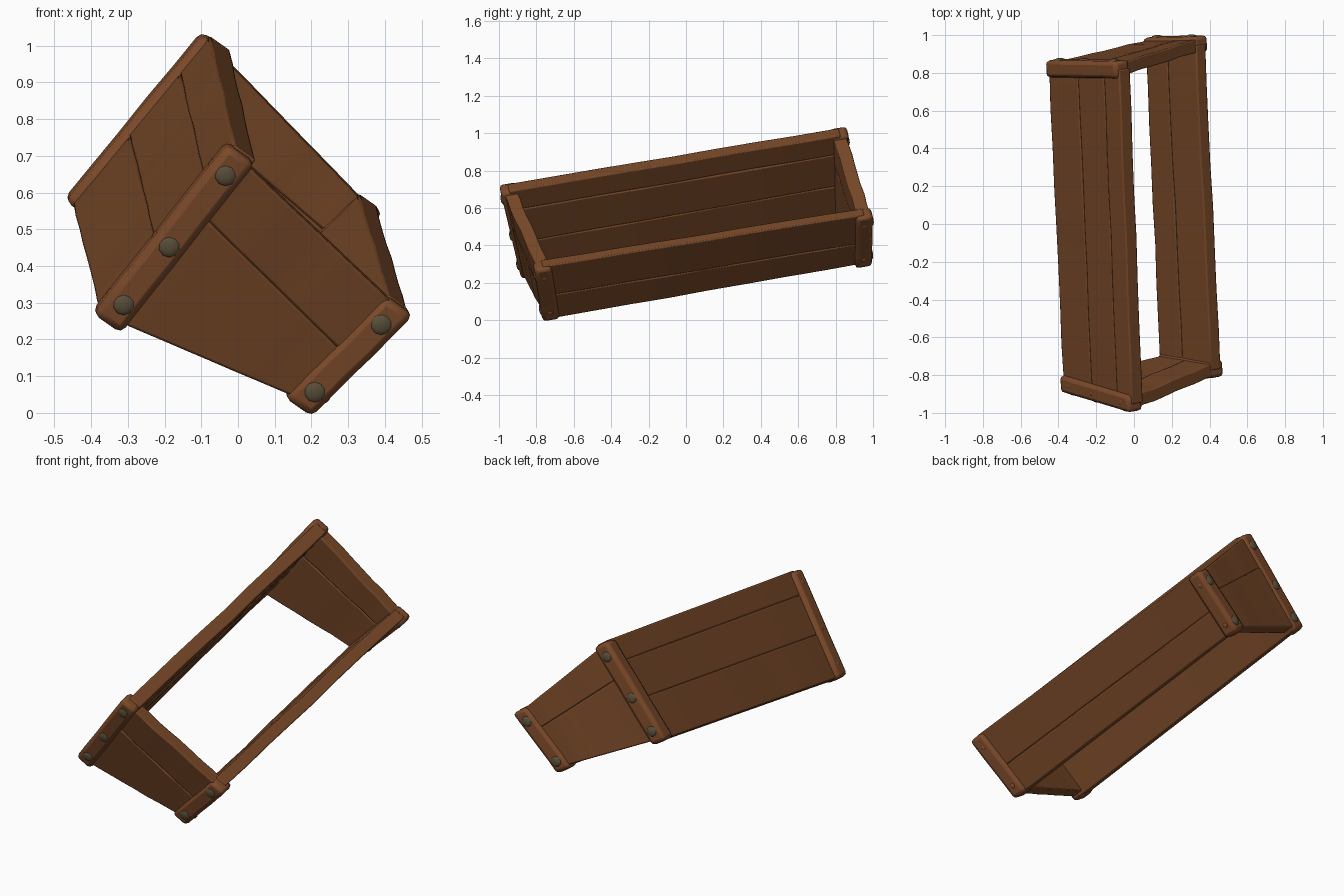
import bpy, bmesh, random
from mathutils import Vector as V

random.seed(4)
cube = bpy.data.objects.get("Cube")
if cube:
    bpy.data.objects.remove(cube)


def material(name, rgb):
    m = bpy.data.materials.new(name)
    m.use_nodes = True
    m.diffuse_color = (*rgb, 1)
    bsdf = m.node_tree.nodes["Principled BSDF"]
    bsdf.inputs["Base Color"].default_value = (*rgb, 1)
    bsdf.inputs["Roughness"].default_value = 0.8
    return m


PLANK = material("plank_brown", (0.186, 0.065, 0.021))
POST = material("post_brown", (0.200, 0.068, 0.023))
METAL = material("dull_metal", (0.105, 0.080, 0.042))

# Lower and upper end of each corner post of the leaning frame
POSTS = {
    ("wide", "front"): (V((-.357, -.84, .247)), V((.008, -.95, .71))),
    ("wide", "back"): (V((-.435, .825, .555)), V((-.06, .82, 1.008))),
    ("narrow", "front"): (V((.163, -.725, .02)), V((.437, -.77, .298))),
    ("narrow", "back"): (V((.08, .945, .305)), V((.355, .95, .575))),
}
ALONG = V((-.054, .985, .164)).normalized()     # length of the frame
ACROSS = V((.80, .15, -.56))                    # wide side to narrow side
ACROSS = (ACROSS - ALONG * ACROSS.dot(ALONG)).normalized()


def finish(name, bm, mat, bevel=0, segments=2):
    bmesh.ops.recalc_face_normals(bm, faces=bm.faces)
    mesh = bpy.data.meshes.new(name)
    bm.to_mesh(mesh)
    bm.free()
    mesh.materials.append(mat)
    ob = bpy.data.objects.new(name, mesh)
    bpy.context.collection.objects.link(ob)
    if bevel:
        mod = ob.modifiers.new("worn_edges", "BEVEL")
        mod.width = bevel
        mod.segments = segments
        mod.limit_method = "ANGLE"
        mod.angle_limit = 0.7
    bpy.ops.object.select_all(action="DESELECT")
    ob.select_set(True)
    bpy.context.view_layer.objects.active = ob
    bpy.ops.object.shade_smooth_by_angle(angle=0.7)
    return ob


def bar(name, start, end, half, mat, bevel, cuts, wobble):
    """Timber between two edges (low, high), slightly uneven along its length."""
    bm = bmesh.new()
    rings = []
    for i in range(cuts + 1):
        low, high = (a.lerp(b, i / cuts) for a, b in zip(start, end))
        shift = half.normalized() * random.uniform(-wobble, wobble)
        corners = (low - half, high - half, high + half, low + half)
        rings.append([bm.verts.new(c + shift) for c in corners])
    for r, s in zip(rings, rings[1:]):
        for k in range(4):
            n = (k + 1) % 4
            bm.faces.new((r[k], r[n], s[n], s[k]))
    bm.faces.new(rings[0])
    bm.faces.new(rings[-1])
    return finish(name, bm, mat, bevel)


def nail(name, point, normal, radius, mat):
    bm = bmesh.new()
    bmesh.ops.create_uvsphere(bm, u_segments=10, v_segments=6, radius=radius)
    ob = finish(name, bm, mat)
    ob.scale.z = 0.4
    ob.rotation_euler = normal.to_track_quat("Z", "Y").to_euler()
    ob.location = point


def panel(name, first, last, first_splits, last_splits, half, offset):
    """Row of planks spanning two posts, divided at the split heights."""
    for i in range(len(first_splits) - 1):
        edges = [[post[0].lerp(post[1], t) + offset for t in splits[i:i + 2]]
                 for post, splits in ((first, first_splits), (last, last_splits))]
        bar(f"{name}_plank_{i + 1}", *edges, half, PLANK, 0.007, 8, 0.003)


# Corner posts with metal nails on the ends and wooden pegs on the sides
NAILS = {"wide": (.12, .46, .88), "narrow": (.16, .82)}
for (side, end), (low, high) in POSTS.items():
    out_end = ALONG * (-1 if end == "front" else 1)
    out_side = ACROSS * (-1 if side == "wide" else 1)
    h = ALONG * .046
    bar(f"{end}_{side}_post", (low - h, low + h), (high - h, high + h),
        ACROSS * .047, POST, 0.02, 5, 0.002)
    for i, t in enumerate(NAILS[side]):
        p = low.lerp(high, t)
        tag = f"{end}_{side}"
        nail(f"{tag}_nail_{i + 1}", p + out_end * .043, out_end, .03, METAL)
        if (side, end) != ("wide", "back"):
            nail(f"{tag}_peg_{i + 1}", p + out_side * .045, out_side, .015, POST)

# Long walls, flush with the post tops
panel("wide_wall", POSTS["wide", "front"], POSTS["wide", "back"],
      (.01, .42, .79, 1.01), (.01, .42, .79, 1.01), ACROSS * .036, ACROSS * .009)
panel("narrow_wall", POSTS["narrow", "front"], POSTS["narrow", "back"],
      (.01, .45, 1.01), (.04, .45, 1.01), ACROSS * .032, ACROSS * -.006)

# End walls, tapering from the wide side to the narrow side
for end, sign, middle in (("front", -1, .49), ("back", 1, .65)):
    panel(f"{end}_wall", POSTS["wide", end], POSTS["narrow", end],
          (.03, .67, .98), (.06, middle, .98),
          ALONG * .035, ALONG * -.001 * sign)
